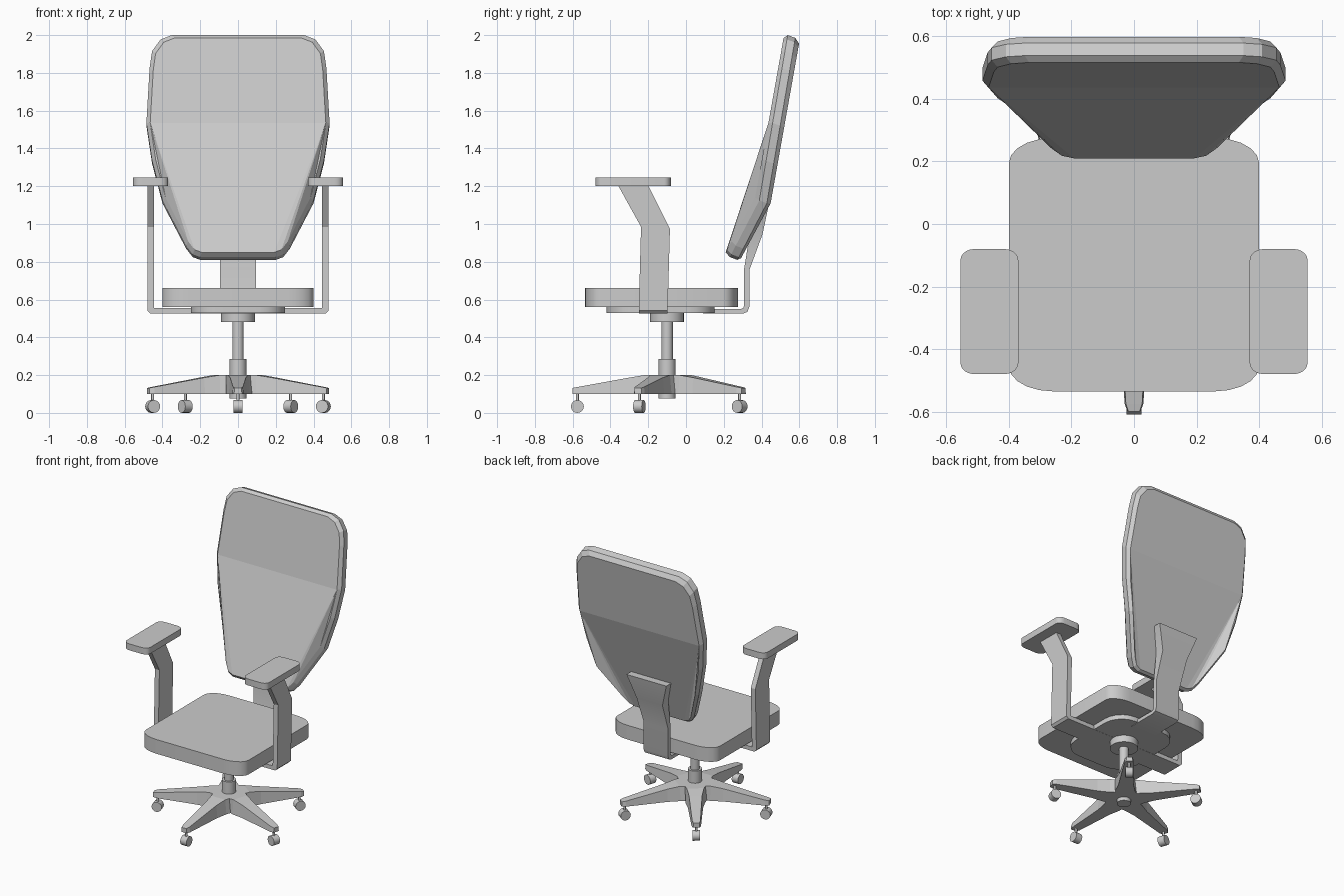
import bpy, bmesh
from math import sin, cos, pi, radians
from mathutils import Matrix

if "Cube" in bpy.data.objects:
    bpy.data.objects.remove(bpy.data.objects["Cube"])

CY = -0.1  # y of the column axis


def make(name, verts, faces, smooth=None):
    bm = bmesh.new()
    vs = [bm.verts.new(v) for v in verts]
    for f in faces:
        bm.faces.new([vs[i] for i in f])
    bmesh.ops.recalc_face_normals(bm, faces=bm.faces)
    me = bpy.data.meshes.new(name)
    bm.to_mesh(me)
    bm.free()
    ob = bpy.data.objects.new(name, me)
    bpy.context.collection.objects.link(ob)
    if smooth:
        me.shade_smooth()
        me.set_sharp_from_angle(angle=radians(smooth))
    return ob


def loft(name, rings, caps=None, smooth=None):
    """Join equal-length rings with quads; caps default to single polygons."""
    n = len(rings[0])
    last = (len(rings) - 1) * n
    faces = [(k * n + i, k * n + (i + 1) % n, (k + 1) * n + (i + 1) % n, (k + 1) * n + i)
             for k in range(len(rings) - 1) for i in range(n)]
    for cap in caps or [range(n)]:
        faces += [tuple(cap), tuple(last + i for i in cap)]
    return make(name, [v for r in rings for v in r], faces, smooth)


def prism(name, pts, axis, a, b, smooth=None):
    """Extrude a 2D outline along an axis from a to b."""
    put = {'x': lambda p, t: (t, p[0], p[1]),
           'y': lambda p, t: (p[0], t, p[1]),
           'z': lambda p, t: (p[0], p[1], t)}[axis]
    return loft(name, [[put(p, a) for p in pts], [put(p, b) for p in pts]], smooth=smooth)


def rounded(x0, x1, y0, y1, rx, ry, seg=5):
    pts = []
    for q, (cx, cy) in enumerate([(x1 - rx, y1 - ry), (x0 + rx, y1 - ry),
                                  (x0 + rx, y0 + ry), (x1 - rx, y0 + ry)]):
        for i in range(seg + 1):
            t = (q + i / seg) * pi / 2
            pts.append((cx + rx * cos(t), cy + ry * sin(t)))
    return pts


def disc(r, n=20, cx=0.0, cy=CY):
    return [(cx + r * cos(2 * pi * i / n), cy + r * sin(2 * pi * i / n)) for i in range(n)]


# Seat cushion, plate below it and gas column
prism("seat", rounded(-.4, .4, -.535, .275, .14, .08), 'z', .56, .66, 30)
prism("seat_plate", rounded(-.25, .25, -.42, .15, .14, .14), 'z', .528, .56, 30)
prism("column_collar", disc(.09), 'z', .48, .53, 30)
prism("column_rod", disc(.03), 'z', .28, .49, 30)
prism("column_sleeve", disc(.045), 'z', .18, .285, 30)
prism("column_foot", disc(.045), 'z', .075, .11, 30)

# Star base: five tapering legs in one mesh
half = [(.12, .055, .2), (.2, .042, .187), (.475, .026, .137), (.5, .018, .132)]
leg = [(r, -w, z) for r, w, z in half] + [(r, w, z) for r, w, z in reversed(half)]
top, low = [], []
for k in range(5):
    rot = Matrix.Translation((0, CY, 0)) @ Matrix.Rotation(radians(-90 + 72 * k), 4, 'Z')
    for r, w, z in leg + [(.11 * cos(pi / 5), .11 * sin(pi / 5), .2)]:
        p = Matrix.Identity(3) @ (rot @ Matrix.Translation((r, w, z))).translation
        q = (rot @ Matrix.Translation((r, w * 1.15, .1))).translation
        top.append(p)
        low.append(q)
n = len(top)
faces = [(i, (i + 1) % n, n + (i + 1) % n, n + i) for i in range(n)]
for off in (0, n):
    hub = []
    for k in range(5):
        o = off + 9 * k
        hub += [o, o + 7, o + 8]
        faces += [(o + j, o + j + 1, o + 6 - j, o + 7 - j) for j in range(3)]
    faces.append(tuple(hub))
make("star_base", top + low, faces)

# Casters under each leg tip
for k in range(5):
    a = radians(-90 + 72 * k)
    px, py = .475 * cos(a), CY + .475 * sin(a)
    wheel = prism("caster_wheel", disc(.034, 16, 0, 0), 'y', -.024, .024, 30)
    wheel.matrix_world = Matrix.Translation((px, py, .034)) @ Matrix.Rotation(a, 4, 'Z')
    prism("caster_stem", disc(.008, 8, px, py), 'z', .05, .11, 50)

# Armrests: bent uprights, pads and the cross bar joining them
for s in (-1, 1):
    prism("arm_upright", [(-.25, .55), (-.097, .55), (-.085, .975), (-.2, 1.205),
                          (-.36, 1.205), (-.238, .985)], 'x', s * .445, s * .48)
    prism("arm_pad", rounded(s * .4625 - .0925, s * .4625 + .0925, -.48, -.08, .045, .035),
          'z', 1.2, 1.245, 30)
prism("arm_cross_bar", [(-.48, .555), (-.48, .542), (-.465, .527), (.465, .527),
                        (.48, .542), (.48, .555)], 'y', -.25, -.097)

# Back support: bent strip that flares where it meets the backrest
strip = [  # outer y, z, inner y, z, half width
    (.09, .525, .09, .55, .095), (.30, .525, .29, .55, .095), (.325, .535, .303, .556, .095),
    (.335, .56, .308, .57, .095), (.335, .755, .308, .765, .095),
    (.405, .945, .34, .96, .1), (.44, 1.11, .365, 1.11, .155)]
loft("back_support", [[(-w, oy, oz), (w, oy, oz), (w, iy, iz), (-w, iy, iz)]
                      for oy, oz, iy, iz, w in strip], smooth=35)

# Backrest: chamfered panel, its edge bent back at the waist
side = [(.2, .83), (.24, .845), (.275, .89), (.4, 1.13), (.455, 1.34),
        (.485, 1.54), (.468, 1.83), (.455, 1.92), (.41, 1.982), (.35, 2.005)]
outline = side + [(-x, z) for x, z in reversed(side)]


def lean(z):
    return .21 + (z - .83) * .52 if z < 1.13 else .366 + (z - 1.13) * .172


rings = []
for inset, dy, dz in [(.02, 0, 0), (0, .022, -.005), (0, .062, -.02), (.02, .082, -.03)]:
    rings.append([(x * (1 - inset / .48), lean(z) + dy, 1.41 + (z - 1.41) * (1 - inset / .59) + dz)
                  for x, z in outline])
caps = [(0, 5, 14, 19), tuple(range(5, 15))]
for i in range(4):
    caps += [(i, i + 1, 5), (19 - i, 18 - i, 14)]
# each fan starts at the widest point; the first edge closes onto the centre panel
loft("backrest", rings, caps)
